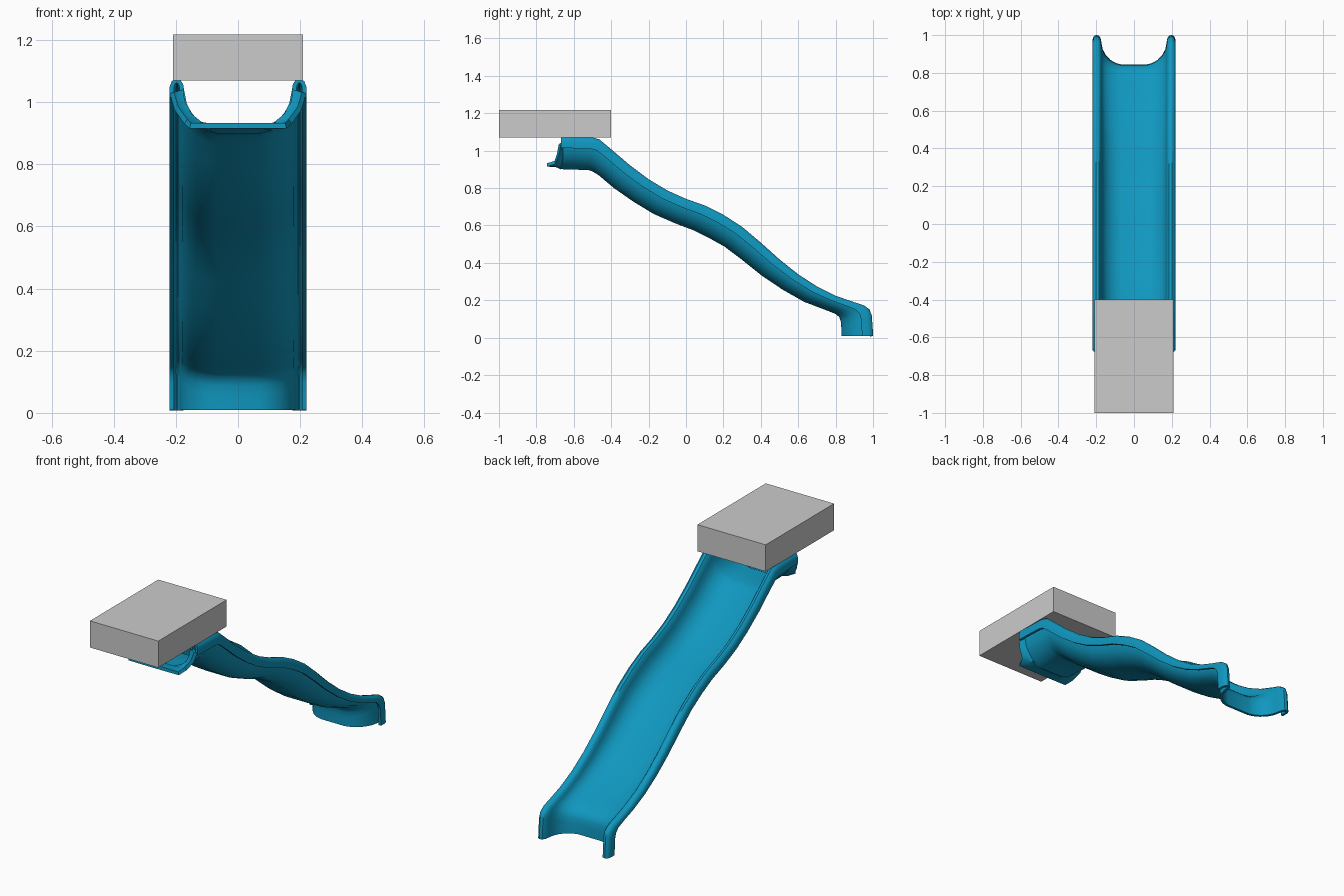
import bpy, bmesh, math
from mathutils import Vector

if "Cube" in bpy.data.objects:
    bpy.data.objects.remove(bpy.data.objects["Cube"])

blue = bpy.data.materials.new("blue_plastic")
blue.diffuse_color = (0.005, 0.31, 0.52, 1)
blue.use_nodes = True
blue.node_tree.nodes["Principled BSDF"].inputs["Base Color"].default_value = blue.diffuse_color


def sheet(name, rows, thickness):
    """Skin a grid of points and give it plastic-shell thickness."""
    bm = bmesh.new()
    grid = [[bm.verts.new(p) for p in row] for row in rows]
    for a, b in zip(grid, grid[1:]):
        for i in range(len(a) - 1):
            bm.faces.new((a[i], a[i + 1], b[i + 1], b[i]))
    me = bpy.data.meshes.new(name)
    bm.to_mesh(me)
    bm.free()
    ob = bpy.data.objects.new(name, me)
    bpy.context.collection.objects.link(ob)
    me.materials.append(blue)
    bpy.ops.object.select_all(action='DESELECT')
    ob.select_set(True)
    bpy.context.view_layer.objects.active = ob
    m = ob.modifiers.new("shell", 'SOLIDIFY')
    m.thickness = thickness
    m.offset = 0
    bpy.ops.object.modifier_apply(modifier=m.name)
    bpy.ops.object.shade_smooth_by_angle(angle=math.radians(40))
    return ob


def mirrored(half):
    """Complete a centre-to-right row with its left side."""
    return [(-x, y, z) for x, y, z in reversed(half[1:])] + half


# side profile stations: rim (y, z) and bed (y, z)
stations = [
    (-.668, 1.075, -.668, .908), (-.60, 1.073, -.60, .906),
    (-.50, 1.07, -.52, .903), (-.465, 1.06, -.495, .895),
    (-.40, 1.005, -.46, .872), (-.30, .92, -.38, .805),
    (-.20, .845, -.28, .735), (-.10, .785, -.17, .668),
    (0, .74, -.055, .618), (.10, .705, .045, .58),
    (.20, .655, .125, .54), (.30, .59, .21, .493),
    (.40, .505, .30, .425), (.50, .415, .41, .337),
    (.60, .335, .52, .263), (.70, .27, .635, .198),
    (.80, .22, .735, .16), (.90, .185, .80, .135),
    (.95, .17, .825, .115), (.98, .15, .834, .09),
    (.992, .12, .837, .06), (1.0, .008, .838, .01)]

# half cross-section: x and depth (0 = rim, 1 = bed)
section = [(0, 1), (.07, 1), (.10, .95), (.13, .84), (.155, .68), (.172, .48),
           (.179, .27), (.183, .12), (.190, .05), (.200, .035),
           (.208, .07), (.213, .16), (.213, .36)]

rows = []
for ry, rz, by, bz in stations:
    rim, bed = Vector((ry, rz)), Vector((by, bz))
    half = []
    for x, t in section:
        p = rim.lerp(bed, t)
        half.append((x, p.x, p.y))
    rows.append(mirrored(half))
sheet("slide_chute", rows, 0.014)

# flared mounting lip at the top end of the chute
inner = [(0, -.665, .908), (.07, -.665, .908), (.12, -.665, .928),
         (.155, -.665, .96), (.174, -.665, 1.0), (.179, -.665, 1.04)]
middle = [(0, -.69, .92), (.075, -.69, .92), (.14, -.69, .925),
          (.165, -.68, .945), (.192, -.675, .985), (.208, -.67, 1.03)]
outer = [(0, -.742, .924), (.08, -.742, .924), (.154, -.742, .924),
         (.168, -.70, .938), (.198, -.685, .98), (.213, -.675, 1.03)]
sheet("top_lip", [mirrored(r) for r in (inner, middle, outer)], 0.018)

# platform block at the top
bpy.ops.mesh.primitive_cube_add(size=1, location=(0, -.70, 1.144))
block = bpy.context.object
block.name = "platform_block"
block.scale = (.42, .60, .148)
